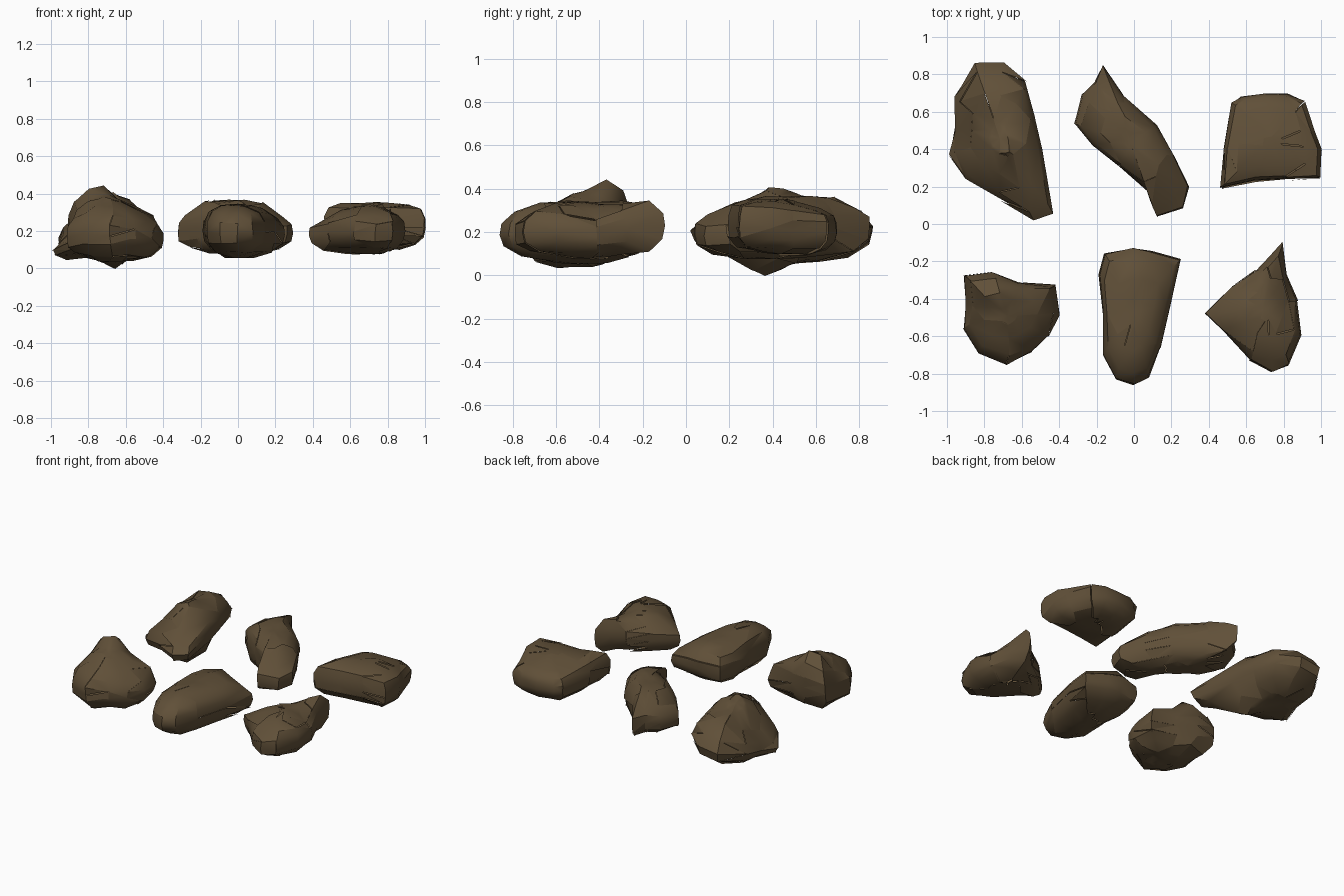
import bpy
import bmesh
import math
import random
from mathutils import Vector

cube = bpy.data.objects.get("Cube")
if cube:
    bpy.data.objects.remove(cube, do_unlink=True)

# One earthy stone colour
stone = bpy.data.materials.new("dark_brown_stone")
stone.use_nodes = True
colour = (0.118, 0.08, 0.04, 1)
stone.diffuse_color = colour
shader = stone.node_tree.nodes["Principled BSDF"]
shader.inputs["Base Color"].default_value = colour
shader.inputs["Roughness"].default_value = 0.9

# Height fractions of the lofted rings, from base to crown
LEVELS = [.02, .12, .3, .5, .7, .88, .98]


def crown_height(x, y, crowns):
    """Blend the crown heights by distance."""
    weights = [1 / ((x - cx) ** 2 + (y - cy) ** 2 + .006) for cx, cy, cz in crowns]
    return sum(w * c[2] for w, c in zip(weights, crowns)) / sum(weights)


def crack_into_slabs(bm, rng, count):
    """Split the skin into slabs that overlap and sit slightly askew."""
    seeds = [v.co.copy() for v in rng.sample(list(bm.verts), count)]

    def nearest(face):
        centre = face.calc_center_median()
        return min(range(count), key=lambda i: (centre - seeds[i]).length)

    slab = {f: nearest(f) for f in bm.faces}
    groups = [[f for f in bm.faces if slab[f] == i] for i in range(count)]
    cracks = [e for e in bm.edges
              if len({slab[f] for f in e.link_faces}) > 1]
    bmesh.ops.split_edges(bm, edges=cracks)
    for faces in groups:
        verts = {v for f in faces for v in f.verts}
        if not verts:
            continue
        centre = sum((v.co for v in verts), Vector()) / len(verts)
        shift = Vector(rng.uniform(-.005, .005) for axis in range(3))
        for v in verts:
            v.co = centre + (v.co - centre) * 1.02 + shift


def rock(name, outline, base, crowns, seed, under=2.6, crest=2.6,
         keel=None, lean=0, slabs=7, rough=.009):
    """Loft an outline; under and crest set how boxy each half is."""
    rng = random.Random(seed)
    mx = sum(p[0] for p in outline) / len(outline)
    my = sum(p[1] for p in outline) / len(outline)
    bm = bmesh.new()

    def vertex(x, y, height):
        top = crown_height(x, y, crowns)
        z = base + height * (top - base) + lean * (x - mx)
        if keel:
            kx, ky, kz = keel
            near = math.exp(-((x - kx) ** 2 + (y - ky) ** 2) / .015)
            z -= near * (base - kz) * max(0, 1 - height * 2)
        return bm.verts.new((x, y, z))

    def scaled_ring(width, height):
        return [vertex(mx + (x - mx) * width, my + (y - my) * width, height)
                for x, y in outline]

    # Side rings, roughened, then smaller rings that shape the crown and underside
    rings = []
    for height in LEVELS:
        power = under if height < .5 else crest
        width = (1 - abs(2 * height - 1) ** power) ** (1 / power)
        ring = scaled_ring(width, height)
        amount = rough * (.5 if width > .9 else 1)
        for v in ring:
            v.co += Vector(rng.uniform(-amount, amount) for axis in range(3))
        rings.append(ring)
    rings = [scaled_ring(.22, 0)] + rings + [scaled_ring(.18, 1)]
    n = len(outline)
    for low, high in zip(rings, rings[1:]):
        for i in range(n):
            j = (i + 1) % n
            bm.faces.new((low[i], low[j], high[j], high[i]))
    for ring, height in ((rings[0], 0), (rings[-1], 1)):
        tip = vertex(mx, my, height)
        for i in range(n):
            bm.faces.new((ring[i], ring[(i + 1) % n], tip))
    bmesh.ops.recalc_face_normals(bm, faces=bm.faces)
    bmesh.ops.triangulate(bm, faces=bm.faces)
    crack_into_slabs(bm, rng, slabs)

    mesh = bpy.data.meshes.new(name)
    bm.to_mesh(mesh)
    bm.free()
    mesh.materials.append(stone)
    obj = bpy.data.objects.new(name, mesh)
    bpy.context.collection.objects.link(obj)
    bpy.ops.object.select_all(action="DESELECT")
    obj.select_set(True)
    bpy.context.view_layer.objects.active = obj
    bpy.ops.object.shade_smooth_by_angle(angle=math.radians(38))


# Back row of rocks
rock("back_right_long_rock",
     [(-.85, .86), (-.7, .86), (-.58, .76), (-.53, .57), (-.49, .4), (-.43, .06),
      (-.53, .03), (-.71, .13), (-.9, .24), (-.99, .37), (-.95, .52), (-.95, .68)],
     .07, [(-.7, .38, .42), (-.76, .75, .4), (-.96, .4, .2), (-.48, .1, .27)],
     3, under=2.4, crest=1.8, keel=(-.6, .37, -.03), lean=.18, slabs=10)
rock("back_middle_slanted_rock",
     [(-.17, .85), (-.06, .69), (.12, .52), (.21, .36), (.29, .2), (.26, .09), (.12, .04),
      (.07, .18), (-.08, .31), (-.22, .42), (-.32, .54), (-.28, .69), (-.21, .76)],
     .08, [(-.1, .57, .4), (.05, .36, .38), (-.15, .78, .35), (.22, .12, .27),
           (-.3, .56, .28), (-.18, .44, .35)],
     5, under=2.8, crest=3.2, slabs=8)
rock("back_left_block_rock",
     [(.53, .64), (.58, .67), (.7, .69), (.82, .69), (.91, .65), (.96, .5), (1, .4),
      (.99, .25), (.82, .24), (.65, .23), (.47, .19), (.49, .4)],
     .1, [(.55, .26, .36), (.75, .25, .36), (.98, .3, .35), (.75, .45, .37),
          (.56, .6, .3), (.75, .68, .29), (.9, .6, .3)],
     8, under=2.8, crest=4.5, slabs=5)

# Front row of rocks
rock("front_right_peaked_rock",
     [(-.91, -.28), (-.76, -.26), (-.62, -.31), (-.43, -.33), (-.4, -.48), (-.46, -.6),
      (-.55, -.68), (-.68, -.75), (-.83, -.69), (-.91, -.56), (-.9, -.42)],
     .04, [(-.75, -.37, .52), (-.55, -.37, .36), (-.42, -.46, .22), (-.72, -.52, .4),
           (-.7, -.72, .3), (-.9, -.5, .24), (-.5, -.62, .25)],
     11, under=2.6, crest=3.2, slabs=9, rough=.012)
rock("front_middle_long_rock",
     [(-.15, -.16), (0, -.13), (.1, -.15), (.25, -.19), (.2, -.42), (.14, -.66), (.08, -.82),
      (0, -.86), (-.09, -.83), (-.16, -.7), (-.16, -.47), (-.18, -.27)],
     .06, [(0, -.2, .37), (0, -.6, .35), (0, -.8, .32), (.23, -.21, .28), (-.15, -.25, .32)],
     13, under=2.4, crest=3.2, slabs=4, rough=.006)
rock("front_left_wedge_rock",
     [(.79, -.1), (.81, -.27), (.87, -.41), (.89, -.6), (.83, -.75), (.74, -.79), (.62, -.73),
      (.48, -.58), (.38, -.48), (.52, -.34), (.65, -.25), (.72, -.18)],
     .08, [(.69, -.5, .36), (.78, -.18, .39), (.43, -.48, .26), (.82, -.68, .34),
           (.87, -.42, .24), (.6, -.6, .34), (.72, -.78, .28)],
     17, under=2.6, crest=2.8, slabs=7)
